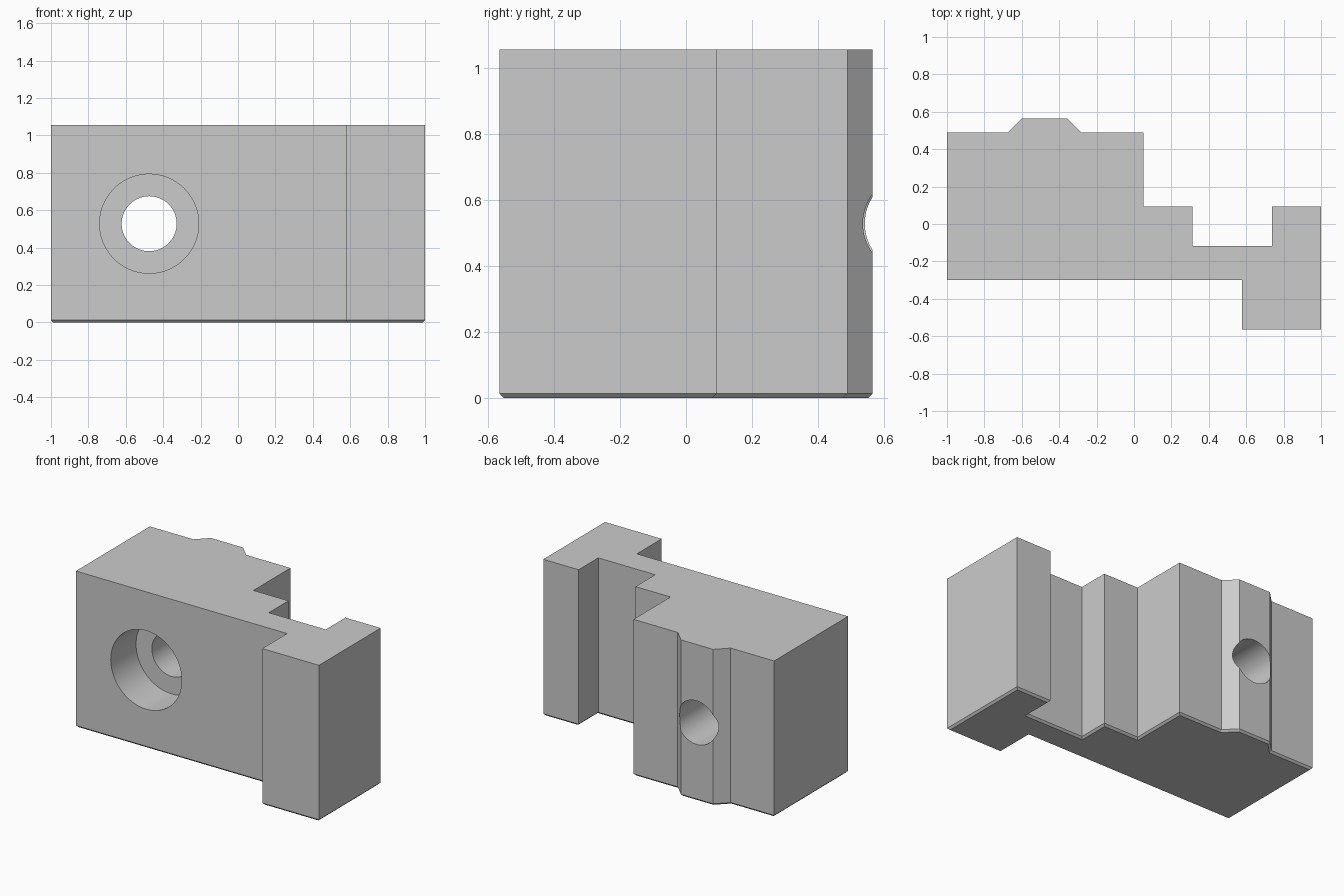
import bpy
import bmesh
import math

HEIGHT, CHAMFER = 1.055, 0.013
HOLE_X, HOLE_Z = -0.475, 0.528

if "Cube" in bpy.data.objects:
    bpy.data.objects.remove(bpy.data.objects["Cube"], do_unlink=True)

# Plain grey finish
grey = bpy.data.materials.new("light_grey")
grey.use_nodes = True
grey.diffuse_color = (0.6, 0.6, 0.6, 1)
grey.node_tree.nodes["Principled BSDF"].inputs["Base Color"].default_value = (0.6, 0.6, 0.6, 1)

# Stepped plan outline, counter-clockwise from the front left corner
outline = [
    (-1, -0.3), (0.577, -0.3), (0.577, -0.565), (1, -0.565),
    (1, 0.093), (0.737, 0.093), (0.737, -0.117), (0.312, -0.117),
    (0.312, 0.093), (0.05, 0.093), (0.05, 0.488), (-0.28, 0.488),
    (-0.358, 0.565), (-0.598, 0.565), (-0.675, 0.488), (-1, 0.488),
]

# Block: extruded outline with a small chamfer around the base
bm = bmesh.new()
base = bm.faces.new([bm.verts.new((x, y, CHAMFER)) for x, y in outline])
result = bmesh.ops.extrude_face_region(bm, geom=[base], use_keep_orig=True)
top_verts = [v for v in result["geom"] if isinstance(v, bmesh.types.BMVert)]
bmesh.ops.translate(bm, verts=top_verts, vec=(0, 0, HEIGHT - CHAMFER))
bmesh.ops.recalc_face_normals(bm, faces=bm.faces)
bm.faces.ensure_lookup_table()
bottom = [f for f in bm.faces if f.normal.z < -0.9]
bmesh.ops.inset_region(bm, faces=bottom, thickness=CHAMFER, depth=CHAMFER,
                       use_even_offset=True, use_boundary=True)
mesh = bpy.data.meshes.new("mounting_block")
bm.to_mesh(mesh)
bm.free()
mesh.materials.append(grey)
block = bpy.data.objects.new("mounting_block", mesh)
bpy.context.collection.objects.link(block)


def bore(name, radius, y_start, y_end):
    """Cut a round hole along y through the block."""
    bpy.ops.mesh.primitive_cylinder_add(
        vertices=96, radius=radius, depth=y_end - y_start,
        location=(HOLE_X, (y_start + y_end) / 2, HOLE_Z),
        rotation=(math.pi / 2, 0, 0))
    cutter = bpy.context.object
    cutter.name = name
    cutter.data.materials.append(grey)
    cut = block.modifiers.new(name, 'BOOLEAN')
    cut.object = cutter
    cut.operation = 'DIFFERENCE'
    cut.solver = 'EXACT'
    bpy.ops.object.select_all(action='DESELECT')
    bpy.context.view_layer.objects.active = block
    block.select_set(True)
    bpy.ops.object.modifier_apply(modifier=name)
    bpy.data.objects.remove(cutter, do_unlink=True)


# Counterbore from the front, then the through hole
bore("counterbore_cutter", 0.265, -0.6, -0.03)
bore("through_hole_cutter", 0.147, -0.8, 0.8)

bpy.ops.object.shade_smooth_by_angle(angle=math.radians(20))
